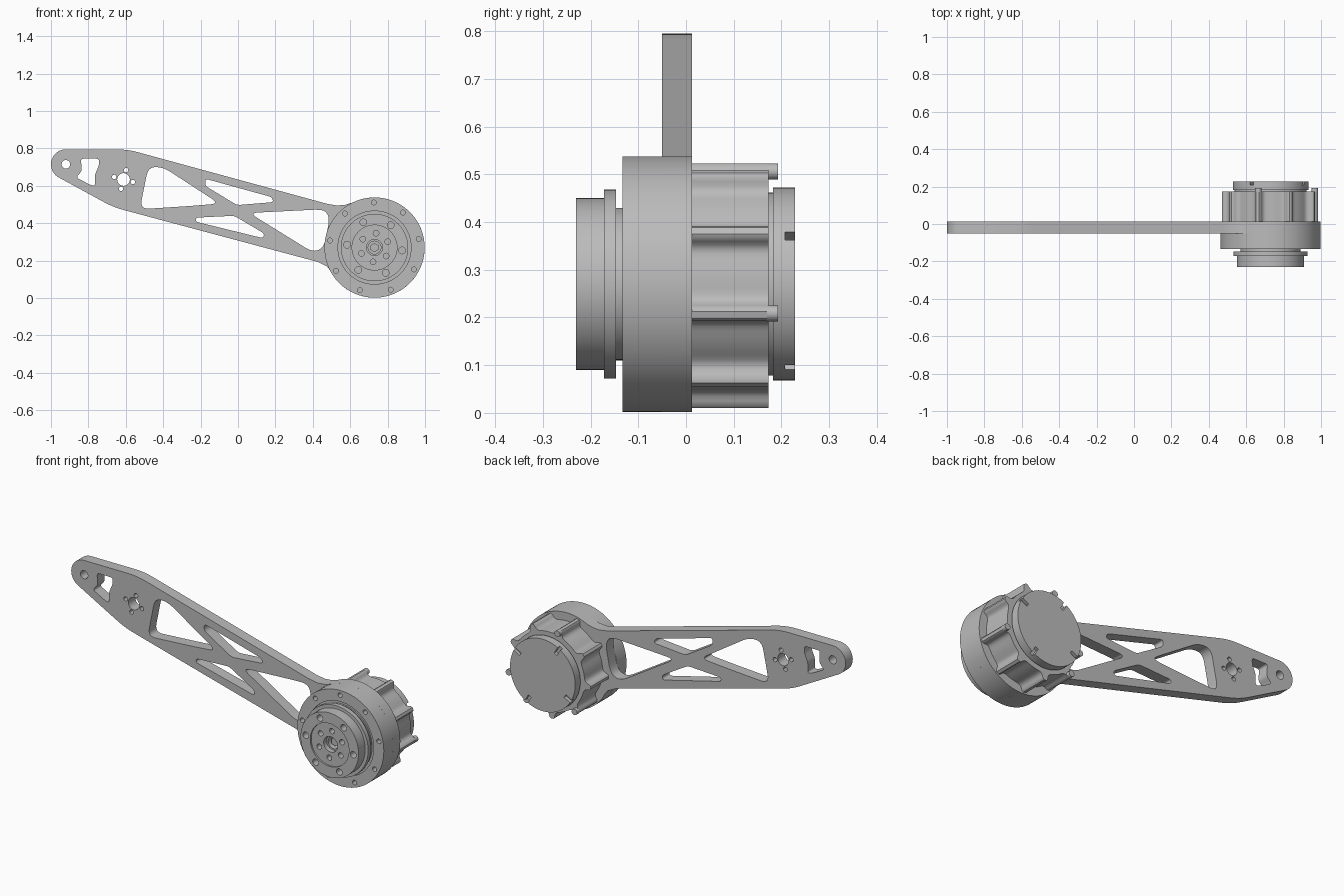
import bpy, bmesh
from math import cos, sin, radians, tau
from mathutils import Vector, Matrix

cube = bpy.data.objects.get("Cube")
if cube:
    bpy.data.objects.remove(cube)

metal = bpy.data.materials.new("machined_grey")
metal.use_nodes = True
metal.diffuse_color = (0.5, 0.5, 0.5, 1)
metal.node_tree.nodes["Principled BSDF"].inputs["Base Color"].default_value = (0.5, 0.5, 0.5, 1)

CX, CZ = 0.73, 0.27  # motor axis


def finish(name, bm):
    bmesh.ops.remove_doubles(bm, verts=bm.verts, dist=1e-5)
    bmesh.ops.recalc_face_normals(bm, faces=bm.faces)
    mesh = bpy.data.meshes.new(name)
    bm.to_mesh(mesh)
    bm.free()
    mesh.materials.clear()
    mesh.materials.append(metal)
    obj = bpy.data.objects.new(name, mesh)
    bpy.context.collection.objects.link(obj)
    return obj


def smooth(obj):
    bpy.ops.object.select_all(action='DESELECT')
    obj.select_set(True)
    bpy.context.view_layer.objects.active = obj
    bpy.ops.object.shade_smooth_by_angle(angle=radians(30))


def arc(cx, cz, r, a0=0, a1=360, n=24):
    full = a1 - a0 == 360
    steps = n if full else n - 1
    angles = [radians(a0 + (a1 - a0) * i / steps) for i in range(n)]
    return [(cx + r * cos(a), cz + r * sin(a)) for a in angles]


def polar(r, degrees):
    return CX + r * cos(radians(degrees)), CZ + r * sin(radians(degrees))


def rounded(corners, size):
    """Soften each corner of a closed outline with a short curve."""
    pts = [Vector(c) for c in corners]
    out = []
    for i, p in enumerate(pts):
        a, b = pts[i - 1] - p, pts[(i + 1) % len(pts)] - p
        s = p + a.normalized() * min(size, a.length * 0.45)
        e = p + b.normalized() * min(size, b.length * 0.45)
        for k in range(7):
            t = k / 6
            out.append(s * (1 - t) ** 2 + p * 2 * t * (1 - t) + e * t * t)
    return out


def plate(name, outlines, y0, y1):
    """Extrude an outline with holes, drawn in x and z, from y0 to y1."""
    curve = bpy.data.curves.new(name, 'CURVE')
    curve.dimensions = '2D'
    curve.fill_mode = 'BOTH'
    curve.extrude = (y1 - y0) / 2
    for pts in outlines:
        spline = curve.splines.new('POLY')
        spline.points.add(len(pts) - 1)
        for point, p in zip(spline.points, pts):
            point.co = (p[0], p[1], 0, 1)
        spline.use_cyclic_u = True
    temp = bpy.data.objects.new(name + "_curve", curve)
    bpy.context.collection.objects.link(temp)
    deps = bpy.context.evaluated_depsgraph_get()
    mesh = bpy.data.meshes.new_from_object(temp.evaluated_get(deps))
    bm = bmesh.new()
    bm.from_mesh(mesh)
    bpy.data.objects.remove(temp)
    bpy.data.meshes.remove(mesh)
    bm.transform(Matrix.Translation((0, (y0 + y1) / 2, 0)) @ Matrix.Rotation(radians(90), 4, 'X'))
    obj = finish(name, bm)
    smooth(obj)
    return obj


def lathe(name, profile, segments=72):
    """Turn a (radius, y) profile about the motor axis."""
    bm = bmesh.new()
    verts = [bm.verts.new((CX + r, y, CZ)) for r, y in profile]
    edges = [bm.edges.new(pair) for pair in zip(verts, verts[1:])]
    bmesh.ops.spin(bm, geom=verts + edges, cent=(CX, 0, CZ), axis=(0, 1, 0),
                   angle=tau, steps=segments, use_duplicate=False)
    return finish(name, bm)


def pegs(name, items, y0, y1, sides=20):
    """Cylinders along y; each item is (x, z, radius)."""
    bm = bmesh.new()
    for x, z, r in items:
        m = Matrix.Translation((x, (y0 + y1) / 2, z)) @ Matrix.Rotation(radians(90), 4, 'X')
        bmesh.ops.create_cone(bm, cap_ends=True, segments=sides, radius1=r, radius2=r,
                              depth=y1 - y0, matrix=m)
    return finish(name, bm)


def cut(obj, cutter):
    cutter.hide_render = True
    mod = obj.modifiers.new("cut", 'BOOLEAN')
    mod.operation = 'DIFFERENCE'
    mod.solver = 'EXACT'
    mod.object = cutter
    bpy.ops.object.select_all(action='DESELECT')
    bpy.context.view_layer.objects.active = obj
    obj.select_set(True)
    bpy.ops.object.modifier_apply(modifier=mod.name)
    bpy.data.objects.remove(cutter)


# Arm plate: outline, truss windows and mounting holes
outline = (arc(-0.92, 0.715, 0.08, 90, 241, 20)
           + rounded([(-0.85, 0.587), (-0.67, 0.487), (-0.5, 0.44)], 0.06)[7:14]
           + [(0.428, 0.193), (0.476, 0.168), (0.495, 0.145)]
           + arc(CX, CZ, 0.268, 214.5, 476, 64)
           + [(0.575, 0.499), (0.53, 0.495), (0.476, 0.504)]
           + rounded([(-0.3, 0.714), (-0.59, 0.795), (-0.8, 0.795)], 0.06)[7:14])
windows = [
    rounded([(-0.525, 0.475), (-0.48, 0.70), (-0.4, 0.70), (-0.1, 0.505), (-0.26, 0.492)], 0.05),
    rounded([(-0.175, 0.638), (0.18, 0.54), (0.19, 0.513), (-0.005, 0.497), (-0.175, 0.6)], 0.02),
    rounded([(0.06, 0.455), (0.46, 0.475), (0.49, 0.43), (0.46, 0.27), (0.4, 0.245)], 0.05),
    rounded([(-0.225, 0.43), (-0.02, 0.44), (0.14, 0.345), (0.135, 0.32), (-0.225, 0.408)], 0.02),
    rounded([(-0.84, 0.745), (-0.743, 0.745), (-0.743, 0.71), (-0.765, 0.66), (-0.765, 0.6),
             (-0.79, 0.605), (-0.865, 0.645), (-0.835, 0.68)], 0.015),
]
holes = [arc(-0.92, 0.715, 0.023), arc(-0.612, 0.634, 0.034)]
for k in range(4):
    a = radians(75 + 90 * k)
    holes.append(arc(-0.612 + 0.052 * cos(a), 0.634 + 0.052 * sin(a), 0.012, n=16))
plate("arm_plate", [outline] + windows + holes, -0.05, 0.013)

# Gearbox housing with a ring of nine screw holes
housing = lathe("gearbox_housing", [(0, -0.05), (0.268, -0.05), (0.268, -0.133), (0.205, -0.133),
                                    (0.205, -0.125), (0.19, -0.125), (0.19, -0.133), (0, -0.133)])
cut(housing, pegs("housing_cutter", [(*polar(0.241, 91 + 40 * k), 0.013) for k in range(9)],
                  -0.16, -0.1))
smooth(housing)

# Stepped output flange with bore and two bolt circles
flange = lathe("output_flange", [(0, -0.15), (0.034, -0.15), (0.034, -0.195), (0.043, -0.195),
                                 (0.043, -0.222), (0.12, -0.222), (0.12, -0.231), (0.18, -0.231),
                                 (0.18, -0.172), (0.198, -0.172), (0.198, -0.147), (0.16, -0.147),
                                 (0.16, -0.12), (0, -0.12)])
bolts = [(*polar(0.148, 54 + 60 * k), 0.018) for k in range(6)]
bolts += [(*polar(0.077, 84 + 60 * k), 0.015) for k in range(6)]
cut(flange, pegs("flange_cutter", bolts, -0.26, -0.19))
smooth(flange)
pegs("shaft_nut", [(CX, CZ, 0.024)], -0.16, -0.185, 6)

# Motor can with nine rounded lugs
half_lug = [(20, 0.222), (16, 0.222), (12, 0.222), (9, 0.223), (6.5, 0.227), (4.8, 0.235),
            (4, 0.245), (3.2, 0.254), (1.7, 0.26)]
lug = [(-a, r) for a, r in half_lug] + half_lug[:0:-1]
can = [polar(r, -14.5 + 40 * k + a) for k in range(9) for a, r in lug]
plate("motor_can", [can], 0.0, 0.173)

# Screw heads on every third lug
heads = pegs("lug_screws", [(*polar(0.245, -14.5 + 120 * k), 0.017) for k in range(3)], 0.17, 0.193)
smooth(heads)

# Rear cap with four radial slots
cap = lathe("rear_cap", [(0, 0.165), (0.192, 0.165), (0.192, 0.182), (0.202, 0.182),
                         (0.202, 0.228), (0, 0.228)])
bm = bmesh.new()
for k in range(4):
    x, z = polar(0.19, 30 + 90 * k)
    m = (Matrix.Translation((x, 0.228, z)) @ Matrix.Rotation(radians(-30 - 90 * k), 4, 'Y')
         @ Matrix.Diagonal((0.06, 0.04, 0.02, 1)))
    bmesh.ops.create_cube(bm, size=1, matrix=m)
cut(cap, finish("slot_cutter", bm))
smooth(cap)
